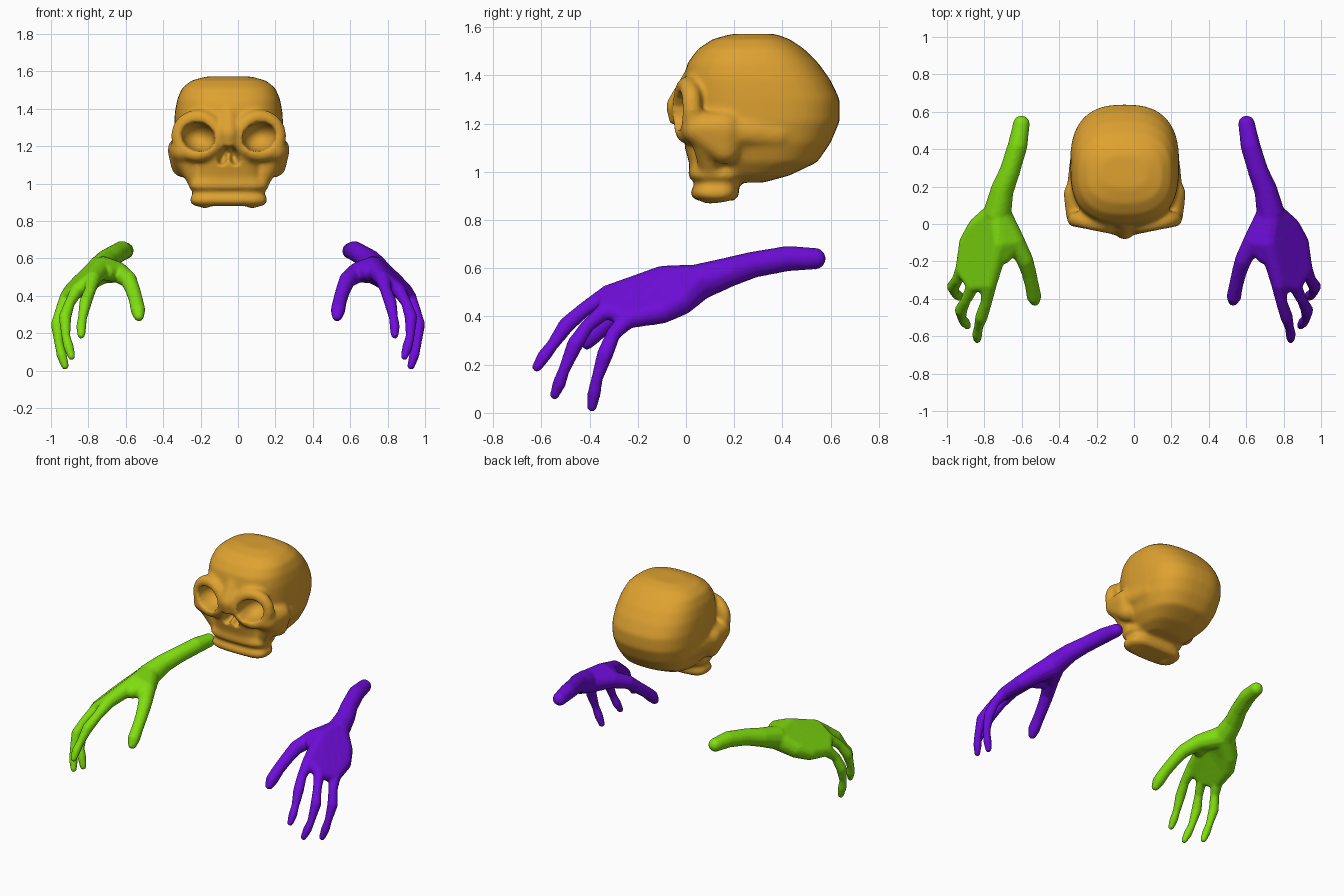
import bpy, bmesh, math
from mathutils import Vector, Matrix

if "Cube" in bpy.data.objects:
    bpy.data.objects.remove(bpy.data.objects["Cube"])


def material(name, rgb):
    m = bpy.data.materials.new(name)
    m.use_nodes = True
    m.diffuse_color = (*rgb, 1)
    m.node_tree.nodes["Principled BSDF"].inputs["Base Color"].default_value = (*rgb, 1)
    return m


gold = material("gold", (0.73, 0.36, 0.03))
purple = material("purple", (0.16, 0.004, 0.71))
green = material("green", (0.22, 0.74, 0.005))

# Template ball shared by all limbs and ridges
template = bmesh.new()
bmesh.ops.create_icosphere(template, subdivisions=2, radius=1.03)
BALL = [v.co.copy() for v in template.verts]
BALL_FACES = [[v.index for v in f.verts] for f in template.faces]
template.free()


def fill(bm, balls, s=1):
    """Solid bar between two balls, or plate between three: (x, y, z, r)."""
    a, b, c = (Vector(balls[i]) for i in (0, 1, -1))
    reach = max((b - a).xyz.length, (c - a).xyz.length, (c - b).xyz.length)
    n = math.ceil(reach / (0.5 * min(p.w for p in (a, b, c))))
    for i in range(n + 1):
        for j in range(n + 1 - i if len(balls) == 3 else 1):
            p = a + (b - a) * (i / n) + (c - a) * (j / n)
            centre = Vector((s * p.x, p.y, p.z))
            vs = [bm.verts.new(centre + d * p.w) for d in BALL]
            for f in BALL_FACES:
                bm.faces.new([vs[k] for k in f])


def chain(bm, balls, s=1):
    for pair in zip(balls, balls[1:]):
        fill(bm, pair, s)


def loft(bm, sections, power, n=40):
    """Stack of rounded-box rings given as (z, half width, front y, back y)."""
    rings = []
    for z, w, f, b in sections:
        ring = []
        for i in range(n):
            a = math.tau * i / n
            c, d = math.cos(a), math.sin(a)
            x = math.copysign(abs(c) ** (2 / power), c) * w
            y = math.copysign(abs(d) ** (2 / power), d) * (b - f) / 2
            ring.append(bm.verts.new((x, (f + b) / 2 + y, z)))
        rings.append(ring)
    for r, q in zip(rings, rings[1:]):
        for i in range(n):
            j = (i + 1) % n
            bm.faces.new((r[i], r[j], q[j], q[i]))
    bm.faces.new(rings[0][::-1])
    bm.faces.new(rings[-1])


def finish(bm, name, mat, x=0.0):
    me = bpy.data.meshes.new(name)
    bm.to_mesh(me)
    bm.free()
    me.materials.append(mat)
    ob = bpy.data.objects.new(name, me)
    ob.location.x = x
    bpy.context.collection.objects.link(ob)
    return ob


def fuse(ob, voxel, rounds):
    """Merge the overlapping solids into one skin and soften it."""
    remesh = ob.modifiers.new("Fuse", 'REMESH')
    remesh.mode = 'VOXEL'
    remesh.voxel_size = voxel
    remesh.use_smooth_shade = True
    smooth = ob.modifiers.new("Soften", 'SMOOTH')
    smooth.factor = 0.5
    smooth.iterations = rounds
    bpy.context.view_layer.objects.active = ob
    for name in ("Fuse", "Soften"):
        bpy.ops.object.modifier_apply(modifier=name)


def carve(ob, pos, size, tilt):
    """Press a tilted oval hollow into the front surface."""
    c, d = math.cos(tilt), math.sin(tilt)
    for v in ob.data.vertices:
        dx, dz = v.co.x - pos[0], v.co.z - pos[2]
        u, w = (dx * c - dz * d) / size[0], (dx * d + dz * c) / size[2]
        room = 1 - u * u - w * w
        if room > 0:
            v.co.y = max(v.co.y, pos[1] + size[1] * math.sqrt(room))


# Skull: cranium, then the middle of the face with the upper jaw
bm = bmesh.new()
loft(bm, [(0.955, 0.13, 0.14, 0.32), (0.985, 0.19, 0.1, 0.43), (1.04, 0.24, 0.06, 0.545),
          (1.12, 0.275, 0.02, 0.6), (1.21, 0.29, 0.0, 0.638), (1.3, 0.292, -0.01, 0.638),
          (1.38, 0.288, -0.01, 0.6), (1.45, 0.275, 0.005, 0.55), (1.51, 0.25, 0.05, 0.49),
          (1.55, 0.2, 0.11, 0.43), (1.572, 0.12, 0.19, 0.37)], 2.6)
loft(bm, [(0.88, 0.185, 0.045, 0.2), (0.9, 0.207, 0.02, 0.22), (0.925, 0.207, 0.02, 0.22),
          (0.94, 0.19, 0.036, 0.22), (0.96, 0.19, 0.036, 0.22), (0.975, 0.213, 0.01, 0.24),
          (0.995, 0.213, 0.01, 0.24), (1.03, 0.18, 0.015, 0.25), (1.1, 0.175, -0.005, 0.28),
          (1.2, 0.2, -0.03, 0.3)], 3.2)
# Bridge of the nose
chain(bm, [(0, 0.03, 1.38, 0.05), (0, -0.03, 1.27, 0.055), (0, -0.025, 1.21, 0.045)])
for s in (-1, 1):
    # Eye rim
    spin = Matrix.Translation((s * 0.165, 0.005, 1.255)) @ Matrix.Rotation(s * 0.2, 4, 'Z')
    rim = [(*(spin @ Vector((0.105 * math.cos(a), 0, 0.1 * math.sin(a)))), 0.042)
           for a in (math.tau * i / 16 for i in range(17))]
    chain(bm, rim)
    # Cheekbone running back and down to the jaw
    fill(bm, [(0.245, 0.05, 1.18, 0.07), (0.255, 0.16, 1.18, 0.073), (0.24, 0.16, 1.1, 0.07)], s)
    fill(bm, [(0.24, 0.08, 1.15, 0.065), (0.18, 0.1, 1.03, 0.05)], s)
    fill(bm, [(0.245, 0.16, 1.17, 0.07), (0.22, 0.38, 1.16, 0.07)], s)
    # Low bump under the jaw
    fill(bm, [(0.125, 0.09, 0.895, 0.03), (0.14, 0.15, 0.9, 0.03)], s)
skull = finish(bm, "skull", gold, -0.05)
fuse(skull, 0.011, 9)

# Eye sockets and nose opening
for s in (-1, 1):
    carve(skull, (s * 0.163, -0.015, 1.25), (0.09, 0.13, 0.075), s * -0.35)
    carve(skull, (s * 0.027, -0.04, 1.145), (0.027, 0.11, 0.055), s * -0.3)
fuse(skull, 0.009, 3)


# Hands: forearm, palm plates, three fingers and a thumb
def hand(name, mat, s):
    bm = bmesh.new()
    chain(bm, [(0.602, 0.535, 0.64, 0.045), (0.622, 0.42, 0.64, 0.053), (0.665, 0.28, 0.615, 0.055),
               (0.705, 0.18, 0.585, 0.062), (0.73, 0.06, 0.545, 0.075)], s)
    wrist, heel = (0.73, 0.05, 0.54, 0.075), (0.83, -0.02, 0.465, 0.06)
    back = (0.72, -0.1, 0.555, 0.055)
    k1, k2, k3 = (0.775, -0.32, 0.49, 0.042), (0.86, -0.33, 0.43, 0.036), (0.915, -0.24, 0.39, 0.04)
    edge = (0.885, -0.1, 0.42, 0.05)
    for plate in ((wrist, heel, back), (heel, back, edge), (back, k1, k2), (back, edge, k2),
                  (edge, k2, k3)):
        fill(bm, plate, s)
    # Ridge of the thumb and the web beside it
    base = (0.64, -0.09, 0.525, 0.055)
    fill(bm, (wrist, back, base), s)
    fill(bm, (back, base, (0.7, -0.17, 0.525, 0.045)), s)
    chain(bm, [base, (0.585, -0.19, 0.485, 0.045), (0.562, -0.26, 0.43, 0.04),
               (0.545, -0.33, 0.375, 0.038), (0.535, -0.385, 0.325, 0.04),
               (0.53, -0.41, 0.29, 0.028)], s)
    # Fingers from knuckle to tip
    chain(bm, [k1, (0.79, -0.42, 0.43, 0.031), (0.815, -0.495, 0.365, 0.034),
               (0.832, -0.555, 0.28, 0.025), (0.838, -0.59, 0.235, 0.028),
               (0.838, -0.618, 0.19, 0.021)], s)
    chain(bm, [k2, (0.9, -0.41, 0.36, 0.028), (0.925, -0.46, 0.285, 0.034),
               (0.92, -0.505, 0.18, 0.024), (0.905, -0.525, 0.125, 0.028),
               (0.89, -0.545, 0.075, 0.02)], s)
    chain(bm, [k3, (0.945, -0.3, 0.33, 0.03), (0.967, -0.335, 0.245, 0.034),
               (0.957, -0.37, 0.14, 0.024), (0.943, -0.38, 0.085, 0.028),
               (0.925, -0.39, 0.025, 0.021)], s)
    fuse(finish(bm, name, mat), 0.0085, 6)


hand("left_hand", purple, 1)
hand("right_hand", green, -1)
